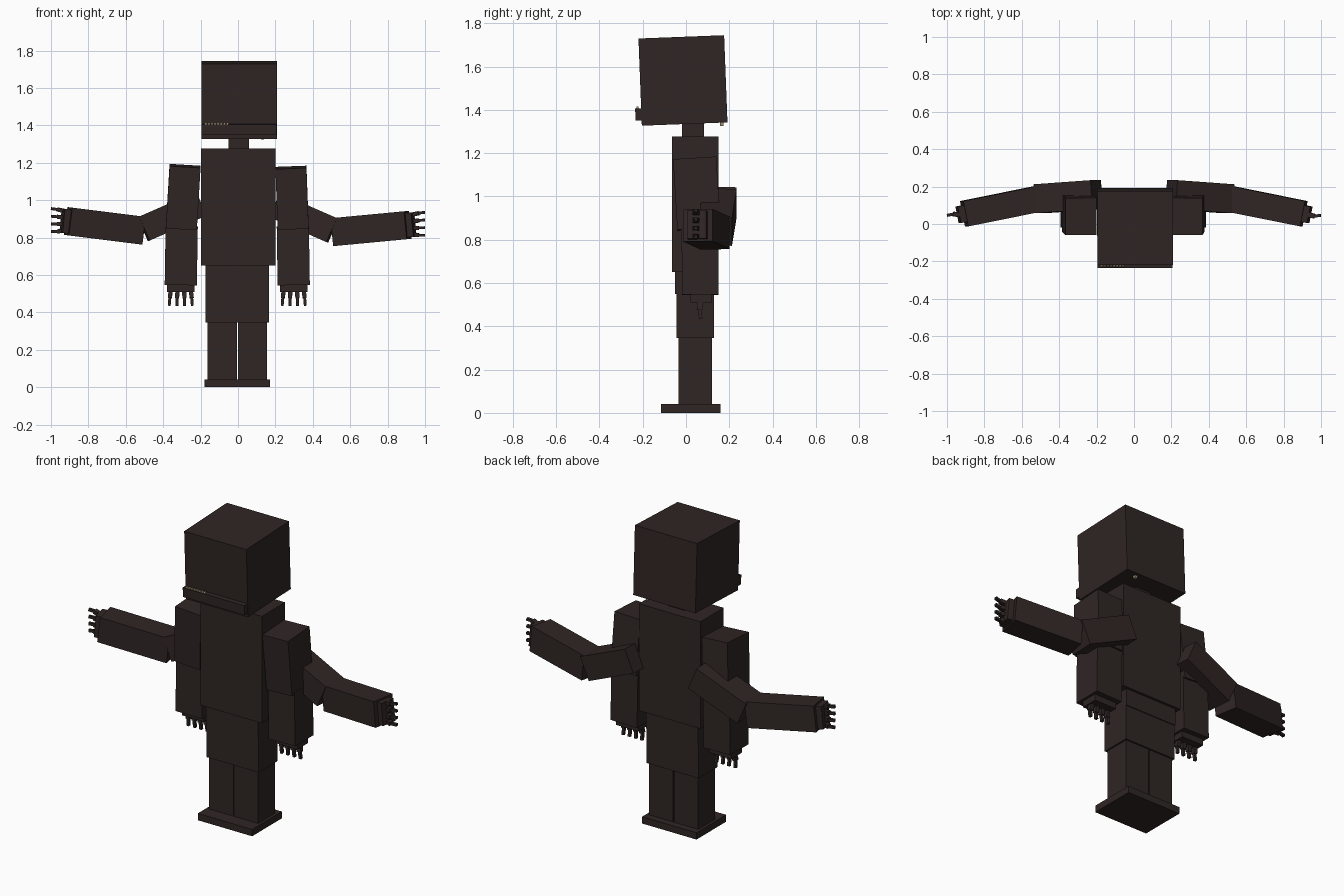
import bpy, bmesh, math
from mathutils import Vector, Matrix

old = bpy.data.objects.get("Cube")
if old:
    bpy.data.objects.remove(old, do_unlink=True)


def material(name, rgb):
    m = bpy.data.materials.new(name)
    m.use_nodes = True
    m.diffuse_color = (*rgb, 1)
    bsdf = next(n for n in m.node_tree.nodes if n.type == 'BSDF_PRINCIPLED')
    bsdf.inputs["Base Color"].default_value = (*rgb, 1)
    return m


BROWN = material("dark brown", (0.029, 0.0190, 0.0180))
BONE = material("bone", (0.33, 0.26, 0.16))


def add(name, bm, mat):
    me = bpy.data.meshes.new(name)
    bm.to_mesh(me)
    bm.free()
    me.materials.append(mat)
    ob = bpy.data.objects.new(name, me)
    bpy.context.collection.objects.link(ob)
    return ob


def box(name, x, y, z, mat=BROWN, tilt=0.0):
    """Box from (min, max) ranges, tilted about x around its centre."""
    bm = bmesh.new()
    bmesh.ops.create_cube(bm, size=1)
    centre = [(r[0] + r[1]) / 2 for r in (x, y, z)]
    size = [r[1] - r[0] for r in (x, y, z)]
    bm.transform(Matrix.Diagonal((*size, 1)))
    ob = add(name, bm, mat)
    ob.location = centre
    ob.rotation_euler.x = math.radians(tilt)
    return ob


def limb_into(bm, a, b, width, depth, side):
    """Box running from a to b; width is measured along side."""
    a, b = Vector(a), Vector(b)
    d = (b - a).normalized()
    s = Vector(side)
    s = (s - d * s.dot(d)).normalized()
    t = d.cross(s)
    rot = Matrix((s, t, d)).transposed().to_4x4()
    scale = Matrix.Diagonal((width, depth, (b - a).length, 1))
    bmesh.ops.create_cube(bm, size=1,
                          matrix=Matrix.Translation((a + b) / 2) @ rot @ scale)


def limb(name, *args):
    bm = bmesh.new()
    limb_into(bm, *args)
    return add(name, bm, BROWN)


def fingers(name, root, out, spread, gap, reach):
    """Four two-jointed fingers fanning out from a hand."""
    bm = bmesh.new()
    root, out, spread = Vector(root), Vector(out).normalized(), Vector(spread)
    bend = out.cross(spread)
    for i in range(4):
        o = i - 1.5
        base = root + spread * gap * o - out * 0.005
        mid = base + out * reach * 0.5 + spread * 0.003 * o + bend * 0.006
        tip = mid + out * reach * 0.55 + spread * 0.002 * o - bend * 0.006
        limb_into(bm, base, mid, 0.022, 0.026, spread)
        limb_into(bm, mid - out * 0.003, tip, 0.015, 0.016, spread)
    return add(name, bm, BROWN)


# Head, jaw and neck
box("head", (-0.195, 0.208), (-0.212, 0.184), (1.334, 1.737), tilt=2.2)
box("jaw", (-0.194, 0.206), (-0.234, -0.10), (1.352, 1.408), tilt=2.2)
box("neck", (-0.05, 0.06), (-0.018, 0.082), (1.26, 1.36))

# Row of small teeth along one side of the jaw
bm = bmesh.new()
for i in range(8):
    x = -0.172 + i * 0.0165
    bmesh.ops.create_cone(bm, cap_ends=True, segments=4, radius1=0.011, radius2=0.005,
                          depth=0.014, matrix=Matrix.Translation((x, -0.224, 1.409))
                          @ Matrix.Rotation(math.pi / 4, 4, 'Z'))
add("teeth", bm, BONE)
box("loose_tooth", (0.122, 0.138), (0.157, 0.173), (1.325, 1.345), BONE)

# Body
box("torso", (-0.198, 0.2), (-0.065, 0.15), (0.65, 1.277))
box("waist", (-0.173, 0.165), (-0.05, 0.135), (0.55, 0.66))
box("pelvis", (-0.173, 0.165), (-0.045, 0.13), (0.345, 0.56))
box("right_leg", (-0.163, -0.006), (-0.035, 0.12), (0.03, 0.35))
box("left_leg", (0.0, 0.155), (-0.035, 0.12), (0.03, 0.35))
box("foot_slab", (-0.18, 0.172), (-0.115, 0.16), (0.0, 0.04))

for s, side in ((1, "left"), (-1, "right")):
    k = 0.008 if s < 0 else 0.0
    X, Y, Z = (1, 0, 0), (0, 1, 0), (0, 0, 1)

    # Hanging front arm
    wrist = s * (0.298 + k)
    limb(side + "_front_upper_arm", (s * 0.283, 0.04, 1.175 + k), (s * (0.295 + k), 0.06, 0.85),
         0.166, 0.2, X)
    limb(side + "_front_forearm", (s * (0.293 + k), 0.065, 0.86), (wrist, 0.066, 0.546),
         0.172, 0.17, X)
    limb(side + "_front_hand", (wrist, 0.07, 0.56), (wrist, 0.07, 0.51), 0.145, 0.1, X)
    fingers(side + "_front_fingers", (wrist, 0.068, 0.51), (0, 0, -1), X, 0.036, 0.075)

    # Outstretched back arm, bent at the elbow
    lift = 0.02 if s < 0 else 0.0
    limb(side + "_back_upper_arm", (s * 0.2, 0.157, 0.972 + k), (s * 0.505, 0.135, 0.838 + k),
         0.155, 0.14, Y)
    limb(side + "_back_forearm", (s * 0.515, 0.134, 0.83 + k), (s * 0.908, 0.055, 0.867 + lift),
         0.138, 0.15, Y)
    limb(side + "_back_hand", (s * 0.90, 0.057, 0.866 + lift), (s * 0.94, 0.049, 0.87 + lift),
         0.09, 0.13, Y)
    fingers(side + "_back_fingers", (s * 0.94, 0.049, 0.87 + lift), (s, -0.05, 0.06), Z,
            0.036, 0.061)
